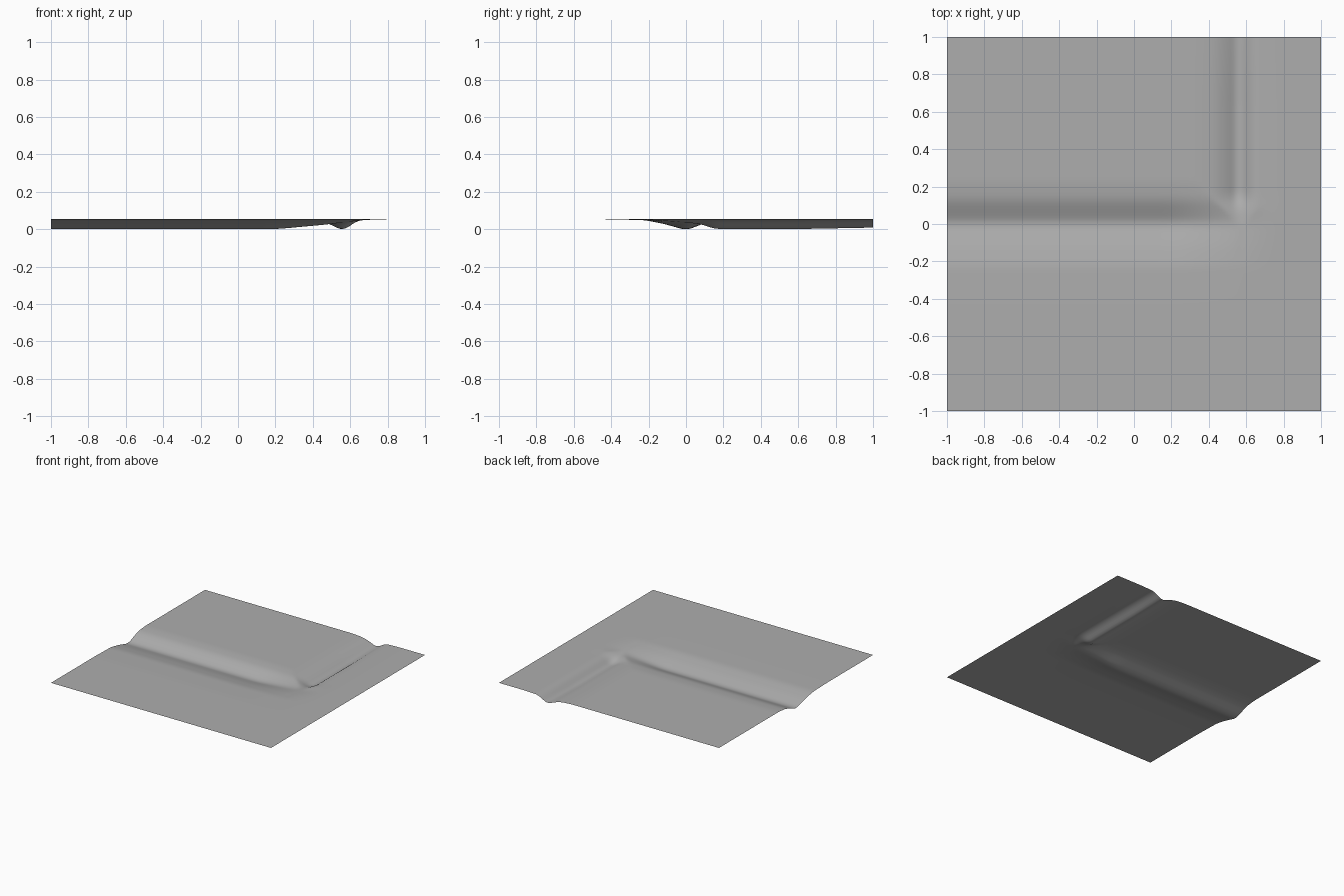
import bpy
import bmesh

cube = bpy.data.objects.get("Cube")
if cube:
    bpy.data.objects.remove(cube, do_unlink=True)

RIM = 0.053
CELLS = 128


def linear(points, t):
    """Read a polyline profile at t, held constant past its ends."""
    if t <= points[0][0]:
        return points[0][1]
    for (a, u), (b, v) in zip(points, points[1:]):
        if t <= b:
            return u + (v - u) * (t - a) / (b - a)
    return points[-1][1]


def soft(points, t, radius=0.03):
    """Round the corners of a profile by averaging nearby readings."""
    return sum(linear(points, t + radius * k / 4) for k in range(-4, 5)) / 9


# Relative depth across each channel, and its fade along the channel
long_section = [(-0.42, 0), (-0.22, 0.09), (-0.12, 0.46), (0, 1.1),
                (0.03, 0.92), (0.09, 0.46), (0.13, 0.17), (0.22, 0)]
long_fade = [(0.2, 1), (0.48, 0.52), (0.6, 0.22), (0.72, 0)]
side_section = [(0.34, 0), (0.43, 0.13), (0.49, 0.48), (0.56, 1.16),
                (0.6, 0.66), (0.64, 0.1), (0.78, 0)]
side_fade = [(-0.24, 0), (0, 0.35), (0.08, 0.5), (0.15, 1),
             (0.65, 1), (1, 0.87)]


def depth(x, y):
    a = soft(long_section, y) * soft(long_fade, x, 0.06)
    b = soft(side_section, x) * soft(side_fade, y)
    # Smooth maximum where the two channels meet
    return min(1, (a + b + ((a - b) ** 2 + 0.001 * a * b) ** 0.5) / 2)


# Ground sheet with the bent channel pressed into it
bm = bmesh.new()
bmesh.ops.create_grid(bm, x_segments=CELLS, y_segments=CELLS, size=1)
for v in bm.verts:
    v.co.z = RIM * (1 - depth(v.co.x, v.co.y))
lowest = min(v.co.z for v in bm.verts)
for v in bm.verts:
    v.co.z -= lowest
for f in bm.faces:
    f.smooth = True
mesh = bpy.data.meshes.new("ground_sheet")
bm.to_mesh(mesh)
bm.free()
ground = bpy.data.objects.new("ground_sheet", mesh)
bpy.context.collection.objects.link(ground)

# Plain grey ground colour
grey = bpy.data.materials.new("mid_grey")
grey.use_nodes = True
colour = (0.42, 0.42, 0.42, 1)
grey.diffuse_color = colour
for node in grey.node_tree.nodes:
    if node.type == 'BSDF_PRINCIPLED':
        node.inputs["Base Color"].default_value = colour
mesh.materials.append(grey)
